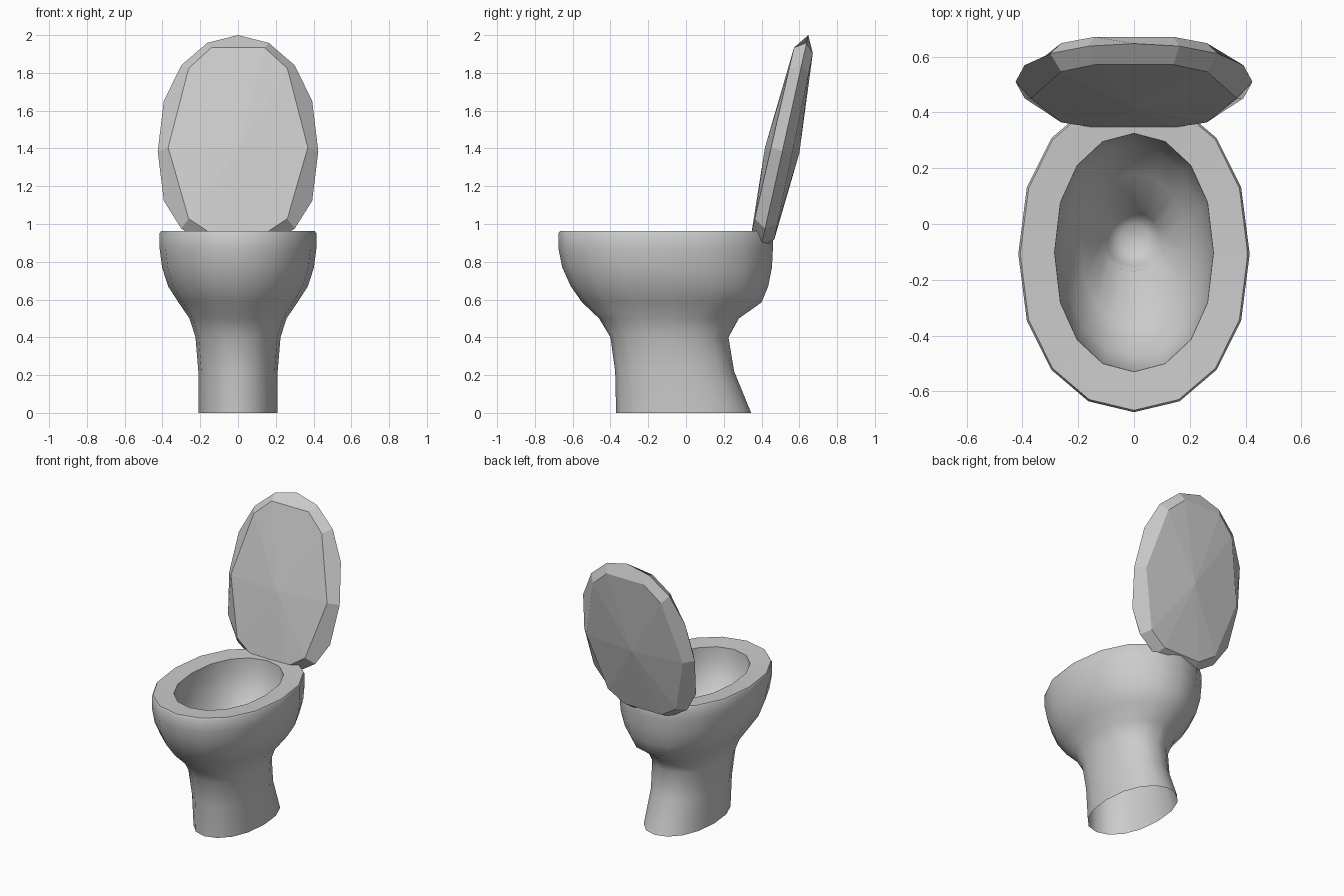
import bpy, bmesh, math

if "Cube" in bpy.data.objects:
    bpy.data.objects.remove(bpy.data.objects["Cube"])

N = 16


def spow(v, p):
    return math.copysign(abs(v) ** p, v)


def make_object(name, bm):
    bmesh.ops.recalc_face_normals(bm, faces=bm.faces[:])
    mesh = bpy.data.meshes.new(name)
    bm.to_mesh(mesh)
    bm.free()
    ob = bpy.data.objects.new(name, mesh)
    bpy.context.collection.objects.link(ob)
    return ob


# Bowl and pedestal: oval rings (z, front y, back y, half width)
# from the floor up the outside, over the rim and down the inside
sections = [
    (0.00, -0.37, 0.345, 0.21), (0.22, -0.375, 0.255, 0.21),
    (0.40, -0.40, 0.225, 0.225), (0.50, -0.46, 0.28, 0.257),
    (0.585, -0.55, 0.40, 0.315), (0.67, -0.61, 0.435, 0.37),
    (0.77, -0.655, 0.455, 0.402), (0.87, -0.675, 0.46, 0.415),
    (0.95, -0.675, 0.46, 0.415), (0.962, -0.668, 0.453, 0.408),
    (0.955, -0.53, 0.325, 0.285), (0.86, -0.525, 0.32, 0.28),
    (0.75, -0.48, 0.28, 0.25), (0.63, -0.36, 0.18, 0.19),
    (0.55, -0.17, 0.065, 0.115), (0.47, -0.15, 0.04, 0.095),
    (0.43, -0.10, 0.0, 0.05),
]
bm = bmesh.new()
rings = []
for z, y0, y1, w in sections:
    cy, ry = (y0 + y1) / 2, (y1 - y0) / 2
    ring = []
    for i in range(N):
        a = 2 * math.pi * i / N
        ring.append(bm.verts.new((w * spow(math.sin(a), 0.97),
                                  cy + ry * spow(math.cos(a), 0.9), z)))
    rings.append(ring)
for r0, r1 in zip(rings, rings[1:]):
    for i in range(N):
        j = (i + 1) % N
        bm.faces.new((r0[i], r0[j], r1[j], r1[i]))
bm.faces.new(rings[-1])
bowl = make_object("bowl", bm)
bpy.context.view_layer.objects.active = bowl
bowl.select_set(True)
bpy.ops.object.shade_smooth_by_angle(angle=math.radians(55))

# Raised lid: egg-shaped edge ring with faceted, slightly domed sides
CZ = 1.385


def lid_point(i, sx=1.0, sz=1.0):
    a = 2 * math.pi * i / N
    c = math.cos(a)
    up = 0.615 * spow(c, 0.87) if c > 0 else 0.525 * spow(c, 0.72)
    return 0.425 * math.sin(a) * sx, up * sz


bm = bmesh.new()
edge = []
for i in range(N):
    x, dz = lid_point(i)
    edge.append(bm.verts.new((x, 0.51 + dz * 0.223, CZ + dz)))
corners = [1, 2, 4, 6, 7, 9, 10, 12, 14, 15]
# (y at mid height, slope, vertical shift, y of the domed centre)
for y, slope, shift, yc in ((0.446, 0.229, 0.02, 0.418),
                            (0.564, 0.207, -0.01, 0.60)):
    inner = {}
    for i in corners:
        x, dz = lid_point(i, 0.87, 0.92)
        dz += shift
        inner[i] = bm.verts.new((x, y + dz * slope, CZ + dz))
    centre = bm.verts.new((0, yc, CZ + shift))
    for k, a in enumerate(corners):
        b = corners[(k + 1) % len(corners)]
        span = (b - a) % N
        rim = [edge[(a + s) % N] for s in range(span + 1)]
        bm.faces.new(rim + [inner[b], inner[a]])
        bm.faces.new((inner[a], inner[b], centre))
make_object("lid", bm)
